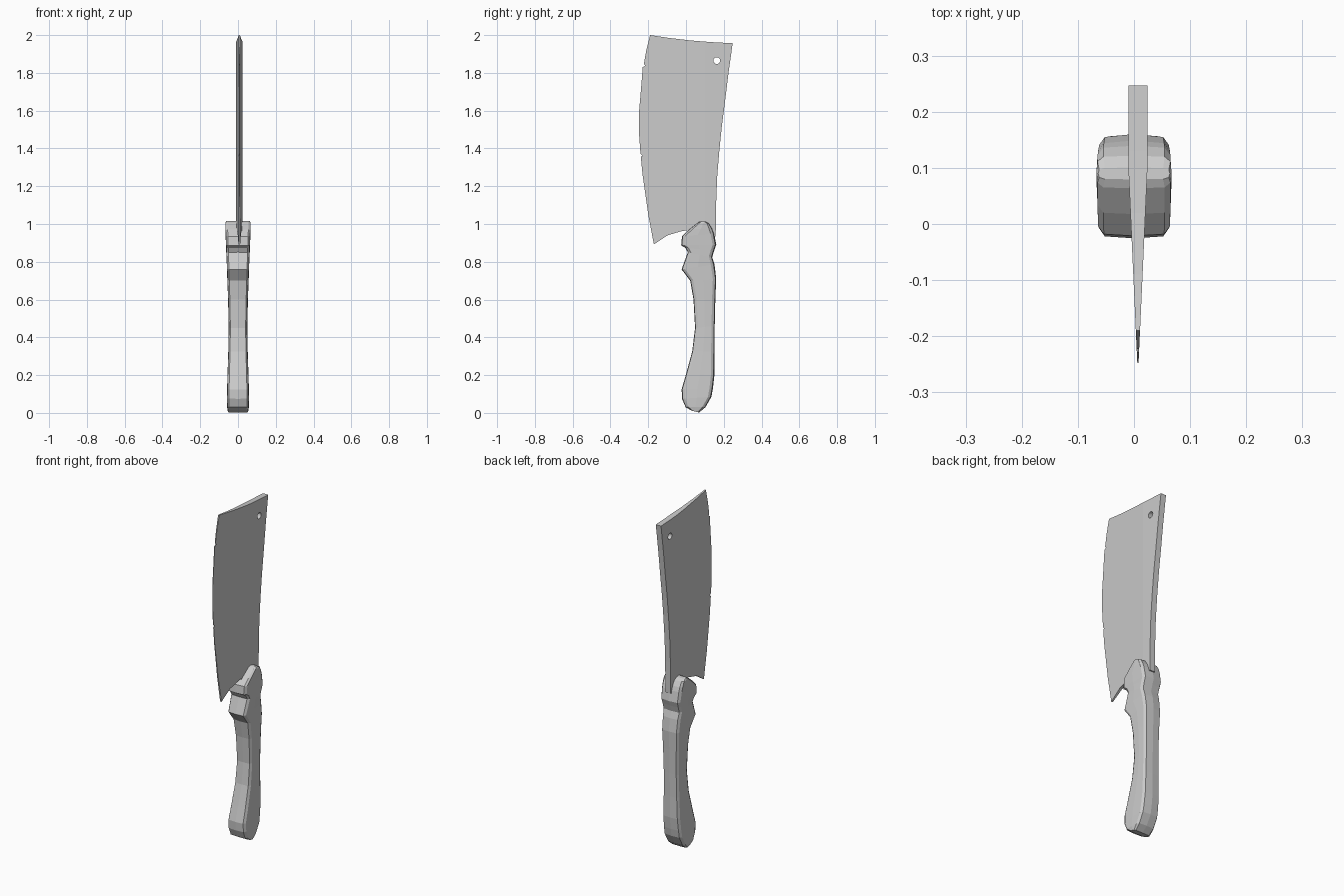
import bpy, bmesh, math

if "Cube" in bpy.data.objects:
    bpy.data.objects.remove(bpy.data.objects["Cube"])

def make_object(name, bm):
    bmesh.ops.recalc_face_normals(bm, faces=bm.faces[:])
    me = bpy.data.meshes.new(name)
    bm.to_mesh(me)
    bm.free()
    ob = bpy.data.objects.new(name, me)
    bpy.context.collection.objects.link(ob)
    return ob

def skin(bm, rings):
    """Closed loft through rings of equal length, capped at both ends."""
    n = len(rings[0])
    for a, b in zip(rings, rings[1:]):
        for i in range(n):
            j = (i + 1) % n
            bm.faces.new((a[i], a[j], b[j], b[i]))
    bm.faces.new(rings[0])
    bm.faces.new(rings[-1])

# Blade: side profile (y, z), wedge-ground towards the cutting edge
profile = [
    (-.19, 2.0), (-.09, 1.985), (.02, 1.972), (.13, 1.963), (.247, 1.957),   # top
    (.225, 1.80), (.208, 1.66), (.19, 1.52), (.177, 1.395), (.165, 1.25),
    (.16, 1.12), (.157, .935),                                               # spine
    (.09, .92), (.02, .945), (0, .965), (-.02, .963), (-.098, .94),
    (-.17, .892),                                                            # heel
    (-.20, 1.05), (-.23, 1.26), (-.239, 1.355), (-.230, 1.362),
    (-.241, 1.372), (-.248, 1.47), (-.248, 1.60), (-.236, 1.74),
    (-.229, 1.83), (-.216, 1.838), (-.223, 1.848), (-.21, 1.92)]             # edge with nicks
GRIND, CX = .10, .007
bm = bmesh.new()
skin(bm, [[bm.verts.new((s, y, z)) for y, z in profile] for s in (-1, 1)])
bmesh.ops.bisect_plane(bm, geom=bm.verts[:] + bm.edges[:] + bm.faces[:],
                       plane_co=(0, GRIND, 0), plane_no=(0, 1, 0))
for v in bm.verts:
    t = min(1, (v.co.y + .25) / (GRIND + .25))
    v.co.x = CX + math.copysign(.001 + .016 * t, v.co.x)
blade = make_object("blade", bm)

# Hanging hole through the blade
bpy.ops.mesh.primitive_cylinder_add(vertices=14, radius=.018, depth=.2,
                                    location=(CX, .163, 1.865),
                                    rotation=(0, math.pi / 2, 0))
cutter = bpy.context.object
cutter.name = "hole_cutter"
cutter.hide_render = True
mod = blade.modifiers.new("hole", 'BOOLEAN')
mod.operation, mod.solver, mod.object = 'DIFFERENCE', 'EXACT', cutter
bpy.context.view_layer.objects.active = blade
bpy.ops.object.modifier_apply(modifier=mod.name)
bpy.data.objects.remove(cutter, do_unlink=True)

# Handle: stations of (front y, front z, back y, back z, half width)
stations = [
    (.03, .012, .068, .002, .052), (.0, .03, .10, .03, .056),
    (-.018, .075, .13, .085, .057), (-.02, .125, .138, .13, .056),
    (.003, .205, .146, .20, .054), (.035, .325, .147, .325, .050),
    (.05, .45, .149, .46, .048), (.042, .60, .152, .60, .051),
    (.025, .70, .156, .71, .055), (-.02, .76, .146, .785, .057),
    (.012, .85, .135, .825, .060), (.0, .873, .145, .86, .061),
    (-.022, .887, .155, .89, .062), (-.018, .935, .144, .95, .064),
    (.02, .972, .136, .975, .065), (.065, 1.008, .12, 1.003, .065),
    (.08, 1.015, .10, 1.013, .062)]
bm = bmesh.new()
rings = []
for yf, zf, yb, zb, w in stations:
    c = min(.16, .014 / (yb - yf))          # chamfer as a share of the depth
    right = [(.84 * w, 0), (w, c), (1.03 * w, .5), (w, 1 - c), (.84 * w, 1)]
    section = [(0, -.02)] + right + [(0, 1.03)] + [(-x, t) for x, t in reversed(right)]
    rings.append([bm.verts.new((x, yf + (yb - yf) * t, zf + (zb - zf) * t))
                  for x, t in section])
skin(bm, rings)
make_object("handle", bm)
